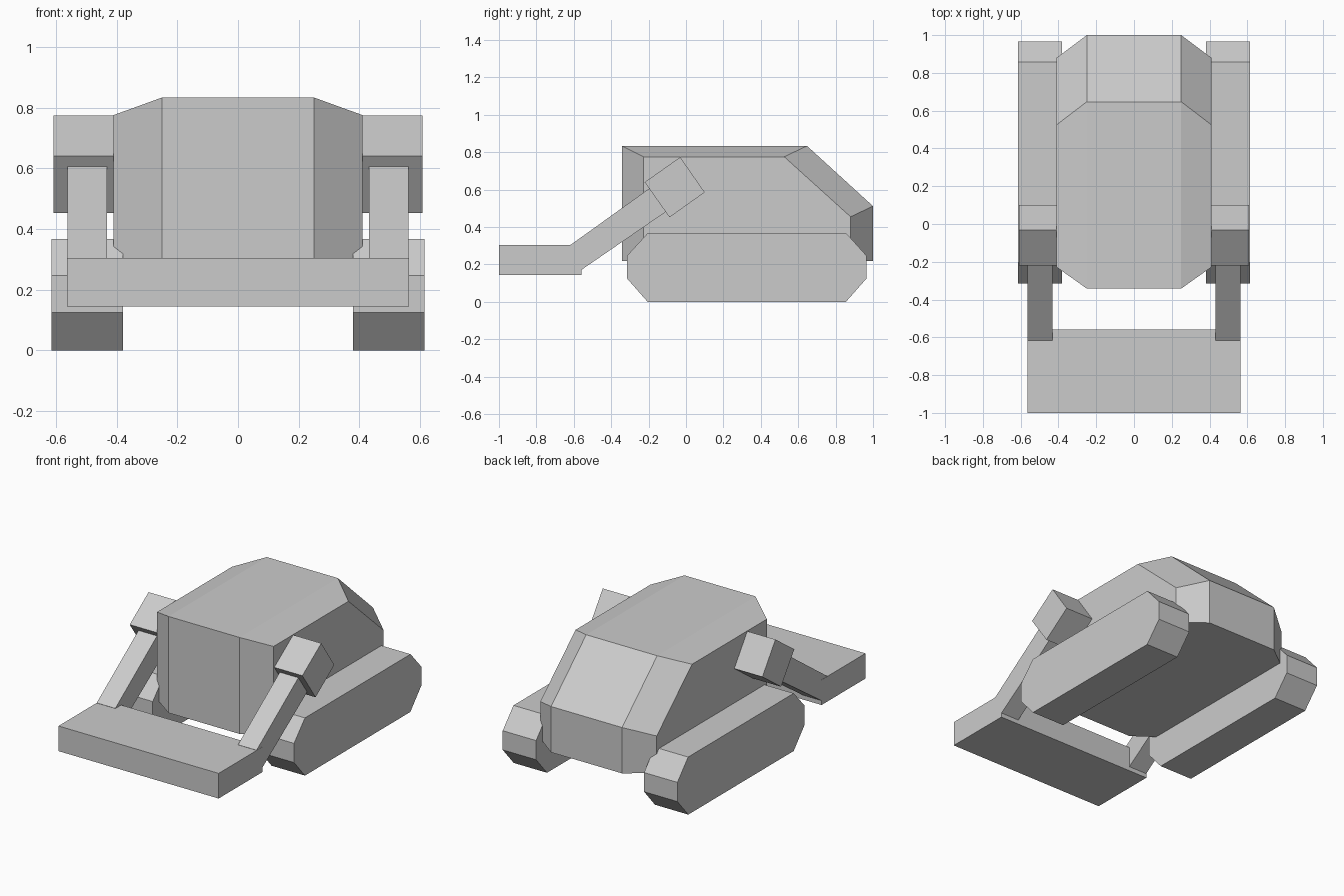
import bpy
import bmesh

if "Cube" in bpy.data.objects:
    bpy.data.objects.remove(bpy.data.objects["Cube"])


def loft(name, sections):
    """Bridge matching y-z profiles placed at successive x positions."""
    bm = bmesh.new()
    rings = [[bm.verts.new((x, y, z)) for y, z in prof] for x, prof in sections]
    n = len(rings[0])
    for a, b in zip(rings, rings[1:]):
        for i in range(n):
            j = (i + 1) % n
            bm.faces.new((a[i], a[j], b[j], b[i]))
    bm.faces.new(rings[0])
    bm.faces.new(rings[-1])
    bmesh.ops.recalc_face_normals(bm, faces=bm.faces)
    mesh = bpy.data.meshes.new(name)
    bm.to_mesh(mesh)
    bm.free()
    obj = bpy.data.objects.new(name, mesh)
    bpy.context.collection.objects.link(obj)
    return obj


def both_sides(name, x0, x1, profile):
    """Straight extrusion made on the left and the right."""
    for side, s in (("left", -1), ("right", 1)):
        loft(f"{side}_{name}", [(s * x0, profile), (s * x1, profile)])


# Hull: wide middle section, bevelled flanks, sloping rear
flank = [(-0.228, 0.22), (-0.228, 0.776), (0.525, 0.776), (0.88, 0.455), (0.88, 0.22)]
middle = [(-0.342, 0.22), (-0.342, 0.834), (0.647, 0.834), (1.0, 0.512), (1.0, 0.22)]
loft("hull", [(-0.41, flank), (-0.25, middle), (0.25, middle), (0.41, flank)])

# Tracks: eight-sided side profile
both_sides("track", 0.38, 0.615, [
    (-0.205, 0), (0.855, 0), (0.965, 0.125), (0.965, 0.247),
    (0.857, 0.367), (-0.205, 0.367), (-0.315, 0.247), (-0.315, 0.125)])

# Tilted shoulder blocks on the hull sides
both_sides("shoulder", 0.405, 0.608, [
    (-0.221, 0.64), (-0.031, 0.774), (0.1, 0.586), (-0.088, 0.452)])

# Arms running down from the shoulders into the blade
both_sides("arm", 0.432, 0.563, [
    (-0.617, 0.305), (-0.12, 0.661), (-0.03, 0.535), (-0.558, 0.172)])

# Front blade
blade = [(-1.0, 0.144), (-1.0, 0.304), (-0.617, 0.304), (-0.558, 0.304), (-0.558, 0.144)]
loft("blade", [(-0.564, blade), (0.564, blade)])
